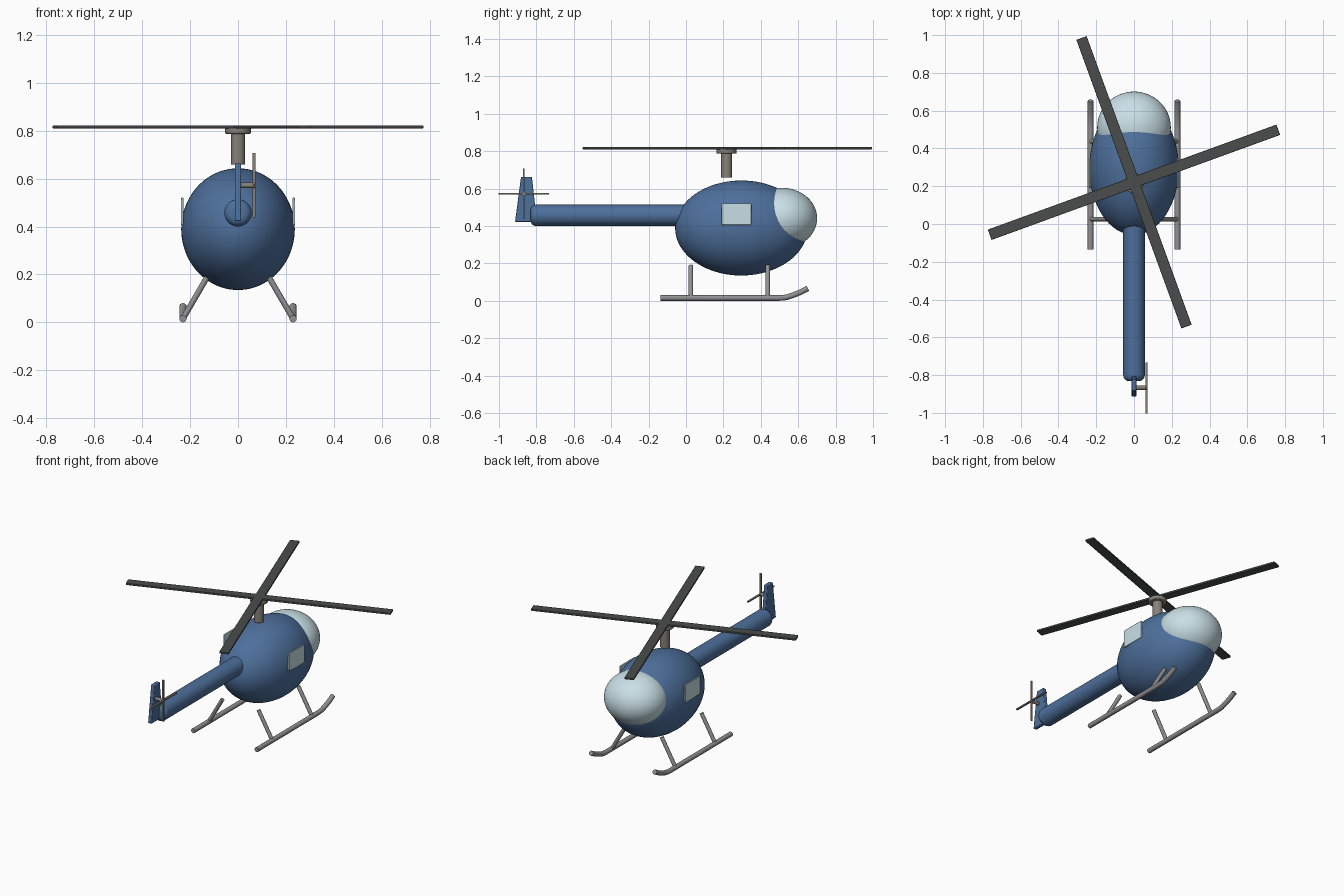
import bpy, bmesh
from math import radians
from mathutils import Vector, Matrix

if "Cube" in bpy.data.objects:
    bpy.data.objects.remove(bpy.data.objects["Cube"])


def material(name, rgb):
    m = bpy.data.materials.new(name)
    m.diffuse_color = (*rgb, 1)
    m.use_nodes = True
    m.node_tree.nodes["Principled BSDF"].inputs["Base Color"].default_value = m.diffuse_color
    return m


BLUE = material("body_blue", (0.075, 0.16, 0.33))
GLASS = material("pale_glass", (0.58, 0.74, 0.79))
DARK = material("blade_dark", (0.07, 0.075, 0.075))
TAN = material("mast_grey", (0.24, 0.22, 0.19))
STEEL = material("skid_grey", (0.28, 0.28, 0.28))


def finish(name, bm, mat, bevel=0, segments=2):
    bmesh.ops.recalc_face_normals(bm, faces=bm.faces)
    me = bpy.data.meshes.new(name)
    bm.to_mesh(me)
    bm.free()
    ob = bpy.data.objects.new(name, me)
    bpy.context.collection.objects.link(ob)
    me.materials.append(mat)
    if bevel:
        b = ob.modifiers.new("bevel", "BEVEL")
        b.width, b.segments, b.limit_method = bevel, segments, 'ANGLE'
    bpy.ops.object.select_all(action='DESELECT')
    bpy.context.view_layer.objects.active = ob
    ob.select_set(True)
    bpy.ops.object.shade_smooth_by_angle(angle=radians(35))
    return ob


def ellipsoid(name, centre, radii, mat):
    bm = bmesh.new()
    m = Matrix.Translation(centre) @ Matrix.Diagonal((*radii, 1))
    bmesh.ops.create_uvsphere(bm, u_segments=64, v_segments=40, radius=1, matrix=m)
    return finish(name, bm, mat)


def box(name, centre, size, mat, angle=0, bevel=0.002):
    bm = bmesh.new()
    m = (Matrix.Translation(centre) @ Matrix.Rotation(radians(angle), 4, 'Z')
         @ Matrix.Diagonal((*size, 1)))
    bmesh.ops.create_cube(bm, size=1, matrix=m)
    return finish(name, bm, mat, bevel)


def rod(name, a, b, r, mat, bevel=0, r2=None, segments=2):
    a, b = Vector(a), Vector(b)
    d = b - a
    bm = bmesh.new()
    m = Matrix.Translation((a + b) / 2) @ d.to_track_quat('Z', 'Y').to_matrix().to_4x4()
    bmesh.ops.create_cone(bm, cap_ends=True, segments=32, radius1=r,
                          radius2=r if r2 is None else r2, depth=d.length, matrix=m)
    return finish(name, bm, mat, bevel, segments)


def tube(name, points, r, mat):
    # sweep a circle along a path lying in a plane of constant x
    bm = bmesh.new()
    pts = [Vector(p) for p in points]
    rings = []
    for i, p in enumerate(pts):
        t = (pts[min(i + 1, len(pts) - 1)] - pts[max(i - 1, 0)]).normalized()
        q = Matrix.Translation(p) @ t.to_track_quat('Z', 'X').to_matrix().to_4x4()
        rings.append(bmesh.ops.create_circle(bm, segments=20, radius=r, matrix=q)["verts"])
    for u, v in zip(rings, rings[1:]):
        for k in range(20):
            n = (k + 1) % 20
            bm.faces.new((u[k], u[n], v[n], v[k]))
    bm.faces.new(rings[0])
    bm.faces.new(rings[-1])
    return finish(name, bm, mat)


# cabin and nose bubble
ellipsoid("fuselage", (0, 0.296, 0.389), (0.237, 0.354, 0.254), BLUE)
ellipsoid("canopy", (0, 0.511, 0.441), (0.195, 0.19, 0.163), GLASS)

# tail boom with rounded end
rod("tail_boom", (0, 0.02, 0.457), (0, -0.832, 0.457), 0.057, BLUE, 0.03, segments=5)

# tapered tail fin
bm = bmesh.new()
profile = [(-0.882, 0.663), (-0.824, 0.663), (-0.797, 0.422), (-0.914, 0.422)]
face = bm.faces.new([bm.verts.new((-0.0125, y, z)) for y, z in profile])
ext = bmesh.ops.extrude_face_region(bm, geom=[face])["geom"]
bmesh.ops.translate(bm, vec=(0.025, 0, 0), verts=[v for v in ext if isinstance(v, bmesh.types.BMVert)])
finish("tail_fin", bm, BLUE, 0.004)

# tail rotor
ty, tz = -0.867, 0.572
rod("tail_rotor_shaft", (0, ty, tz), (0.07, ty, tz), 0.011, TAN)
box("tail_blade_upright", (0.066, ty, tz), (0.012, 0.007, 0.27), TAN, bevel=0)
box("tail_blade_level", (0.066, ty, tz), (0.012, 0.27, 0.007), TAN, bevel=0)

# mast, hub and main blades
my = 0.217
rod("mast", (0, my, 0.658), (0, my, 0.80), 0.03, TAN, 0.004)
rod("rotor_hub", (0, my, 0.787), (0, my, 0.812), 0.054, TAN, 0.005)
for i in range(2):
    box(f"main_blade_{i + 1}", (0, my + 0.004, 0.816), (1.626, 0.058, 0.012), DARK, 20 + 90 * i)

# side windows and landing gear on both sides
for side, s in (("left", -1), ("right", 1)):
    box(f"{side}_window", (s * 0.233, 0.27, 0.463), (0.011, 0.158, 0.115), GLASS, bevel=0.003)
    x = s * 0.23
    tube(f"{side}_skid", [(x, -0.135, 0.015), (x, 0.1, 0.015), (x, 0.50, 0.015), (x, 0.535, 0.018),
                          (x, 0.57, 0.029), (x, 0.61, 0.045), (x, 0.652, 0.067)], 0.015, STEEL)
    for end, y in (("rear", 0.026), ("front", 0.437)):
        rod(f"{side}_{end}_strut", (x, y, 0.015), (s * 0.13, y, 0.187), 0.012, STEEL)
